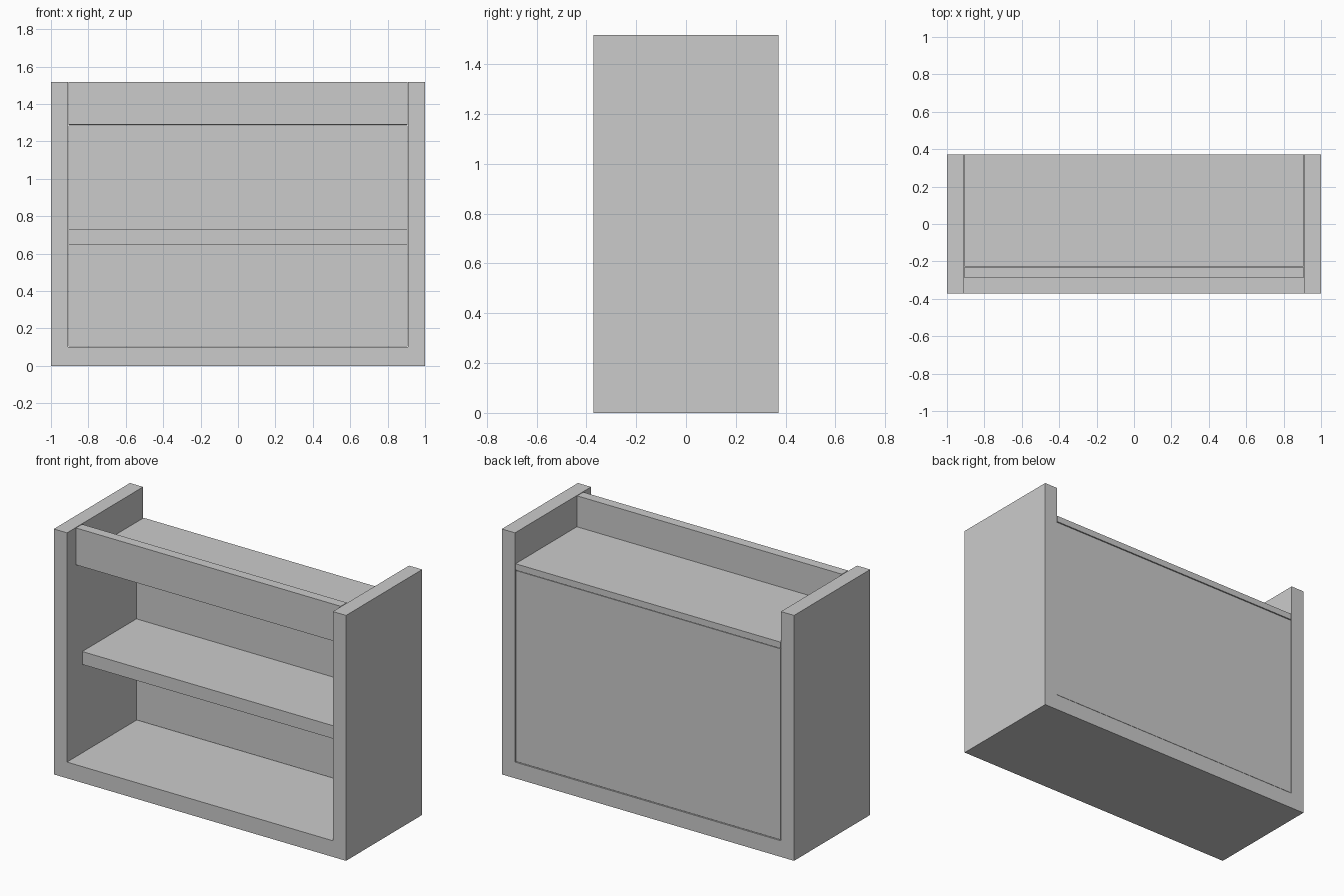
import bpy

if "Cube" in bpy.data.objects:
    bpy.data.objects.remove(bpy.data.objects["Cube"])


def board(name, x, y, z):
    """Flat board given by its (min, max) extents on each axis."""
    bpy.ops.mesh.primitive_cube_add(
        size=1, location=[(a + b) / 2 for a, b in (x, y, z)])
    ob = bpy.context.object
    ob.name = name
    ob.scale = [b - a for a, b in (x, y, z)]
    bpy.ops.object.transform_apply(location=False, rotation=False, scale=True)
    return ob


D = 0.372          # half depth
TOP = 1.518        # overall height
BASE = 0.10        # base thickness
INNER = 0.91       # inner face of the side panels
span = (-0.906, 0.906)  # boards between the sides, with a hairline gap

# Base and the two side panels
board("base", (-1, 1), (-D, D), (0, BASE))
for side, s in (("left", -1), ("right", 1)):
    board(side + "_side_panel", sorted((s * INNER, s)), (-D, D), (BASE, TOP))

# Back panel closing the lower compartments
board("back_panel", span, (0.303, D - 0.003), (BASE + 0.004, 1.285))

# Middle shelf, recessed top shelf and front rail
board("middle_shelf", span, (-0.228, 0.301), (0.65, 0.73))
board("top_shelf", span, (-0.227, D), (1.289, 1.328))
board("front_rail", span, (-0.29, -0.23), (1.29, TOP))
